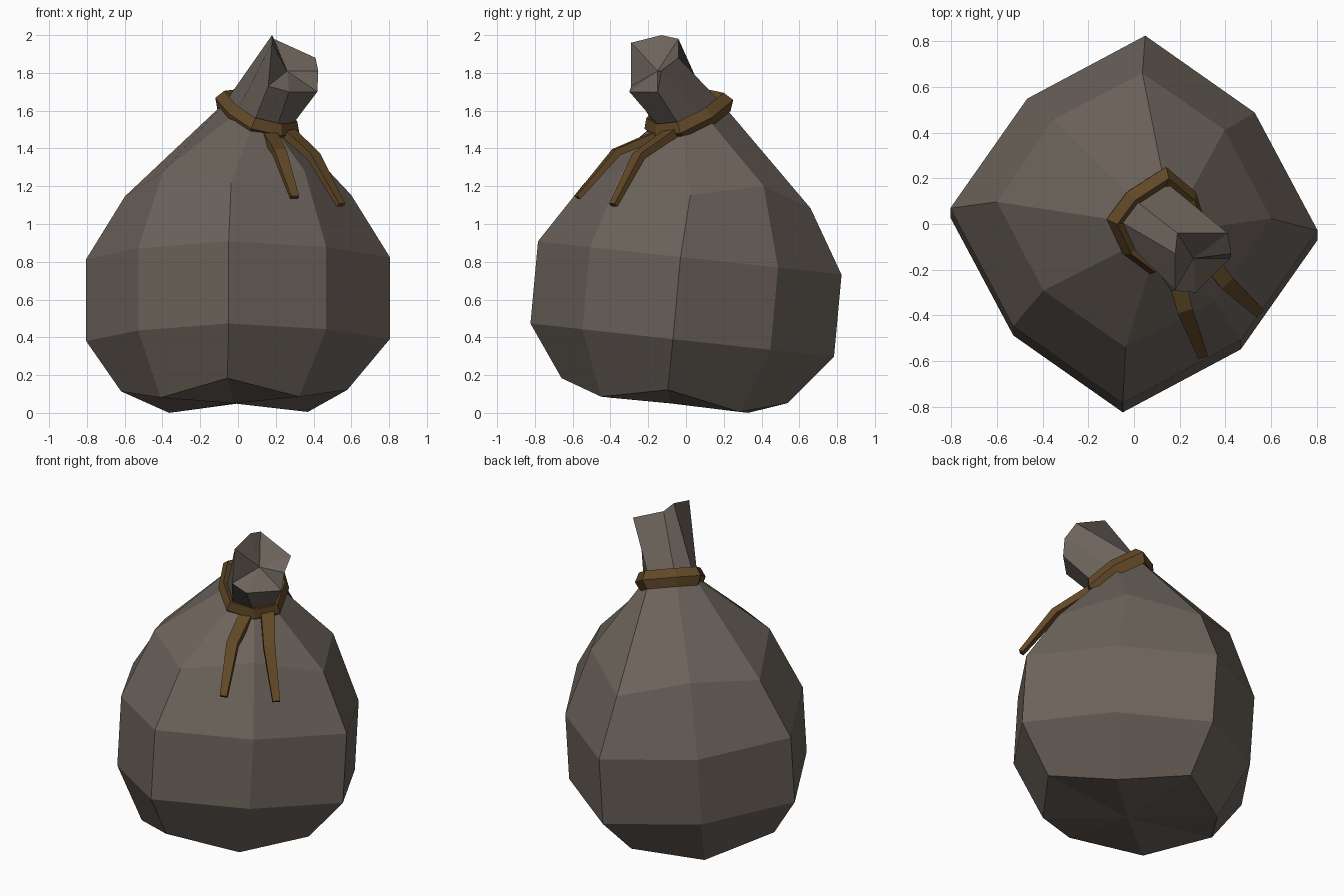
import bpy, bmesh
from math import radians, sin, cos
from mathutils import Vector

if "Cube" in bpy.data.objects:
    bpy.data.objects.remove(bpy.data.objects["Cube"])


def material(name, rgb):
    m = bpy.data.materials.new(name)
    m.diffuse_color = (*rgb, 1)
    m.use_nodes = True
    m.node_tree.nodes["Principled BSDF"].inputs["Base Color"].default_value = m.diffuse_color
    return m


CLOTH = material("cloth", (0.15, 0.125, 0.105))
CORD = material("cord", (0.12, 0.065, 0.02))


def loft(name, rings, mat, start=None, end=None, closed=False):
    """Skin equal-sized rings; start/end are optional cap centre points."""
    bm = bmesh.new()
    rows = [[bm.verts.new(p) for p in r] for r in rings]
    n = len(rows[0])
    pairs = list(zip(rows, rows[1:])) + ([(rows[-1], rows[0])] if closed else [])
    for a, b in pairs:
        for i in range(n):
            j = (i + 1) % n
            bm.faces.new((a[i], a[j], b[j], b[i]))
    if not closed:
        for row, tip in ((rows[0], start), (rows[-1], end)):
            if tip is None:
                bm.faces.new(row)
            else:
                c = bm.verts.new(tip)
                for i in range(n):
                    bm.faces.new((row[i], row[(i + 1) % n], c))
    bmesh.ops.recalc_face_normals(bm, faces=bm.faces)
    mesh = bpy.data.meshes.new(name)
    bm.to_mesh(mesh)
    bm.free()
    mesh.materials.append(mat)
    obj = bpy.data.objects.new(name, mesh)
    bpy.context.collection.objects.link(obj)
    return obj


def sack_ring(cx, cy, cz, r_axis, r_diag, dz_diag=0.0):
    """Eight-sided, squarish ring leaning to the back, clockwise from the front."""
    pts = []
    for i in range(8):
        a = radians(-93.5 - 45 * i)
        r = r_diag if i % 2 else r_axis
        y = r * sin(a)
        pts.append((cx + r * cos(a), cy + y, cz - 0.11 * y + (dz_diag if i % 2 else 0)))
    return pts


# Neck outline in a plane tilted towards the front right
NECK = [(0.07, -0.22), (-0.05, -0.13), (-0.12, 0.02), (-0.03, 0.14),
        (0.14, 0.25), (0.27, 0.14), (0.325, -0.03), (0.23, -0.16)]
CENTRE = Vector((0.1, 0.0, 1.577))
AXIS = Vector((0.38, -0.38, 1)).normalized()


def neck_ring(scale, offset):
    pts = [Vector((x, y, 1.615 + 0.38 * (y - x))) for x, y in NECK]
    return [CENTRE + (p - CENTRE) * scale + AXIS * offset for p in pts]


# Sack body, neck and open mouth
mouth = [(0.16, -0.29, 1.73), (0.18, -0.29, 1.96), (0.18, -0.13, 2.0), (0.19, -0.04, 1.98),
         (0.41, -0.04, 1.88), (0.425, -0.13, 1.81), (0.42, -0.15, 1.70), (0.27, -0.30, 1.70)]
loft("sack", [
    sack_ring(-0.02, -0.06, 0.118, 0.60, 0.52, -0.075),
    sack_ring(0, -0.02, 0.385, 0.805, 0.705),
    sack_ring(0, 0.02, 0.82, 0.805, 0.705),
    sack_ring(0, 0.06, 1.15, 0.60, 0.53, 0.09),
    neck_ring(0.76, 0.0),
    mouth,
], CLOTH, start=(-0.02, -0.08, 0.05), end=(0.26, -0.15, 1.81))

# Cord around the neck
loft("neck_cord", [neck_ring(0.70, -0.03), neck_ring(0.87, -0.055), neck_ring(1.0, 0.0),
                   neck_ring(0.87, 0.055), neck_ring(0.70, 0.03)], CORD, closed=True)


# Hanging cord ends: tapering flat strips along a three-point path
def cord_end(name, path):
    path = [Vector(p) for p in path]
    along = path[-1] - path[0]
    side = along.cross(Vector((0, 0, 1))).normalized()
    rings = []
    for i, p in enumerate(path):
        d = (path[min(i + 1, 2)] - path[max(i - 1, 0)]).normalized()
        up = side.cross(d) * (0.022, 0.02, 0.013)[i]
        s = side * (0.04, 0.034, 0.022)[i]
        rings.append([p + s + up, p - s + up, p - s - up, p + s - up])
    loft(name, rings, CORD)


cord_end("cord_end_front", [(0.16, -0.13, 1.48), (0.22, -0.37, 1.38), (0.30, -0.575, 1.14)])
cord_end("cord_end_right", [(0.27, -0.08, 1.48), (0.40, -0.25, 1.36), (0.545, -0.385, 1.10)])
